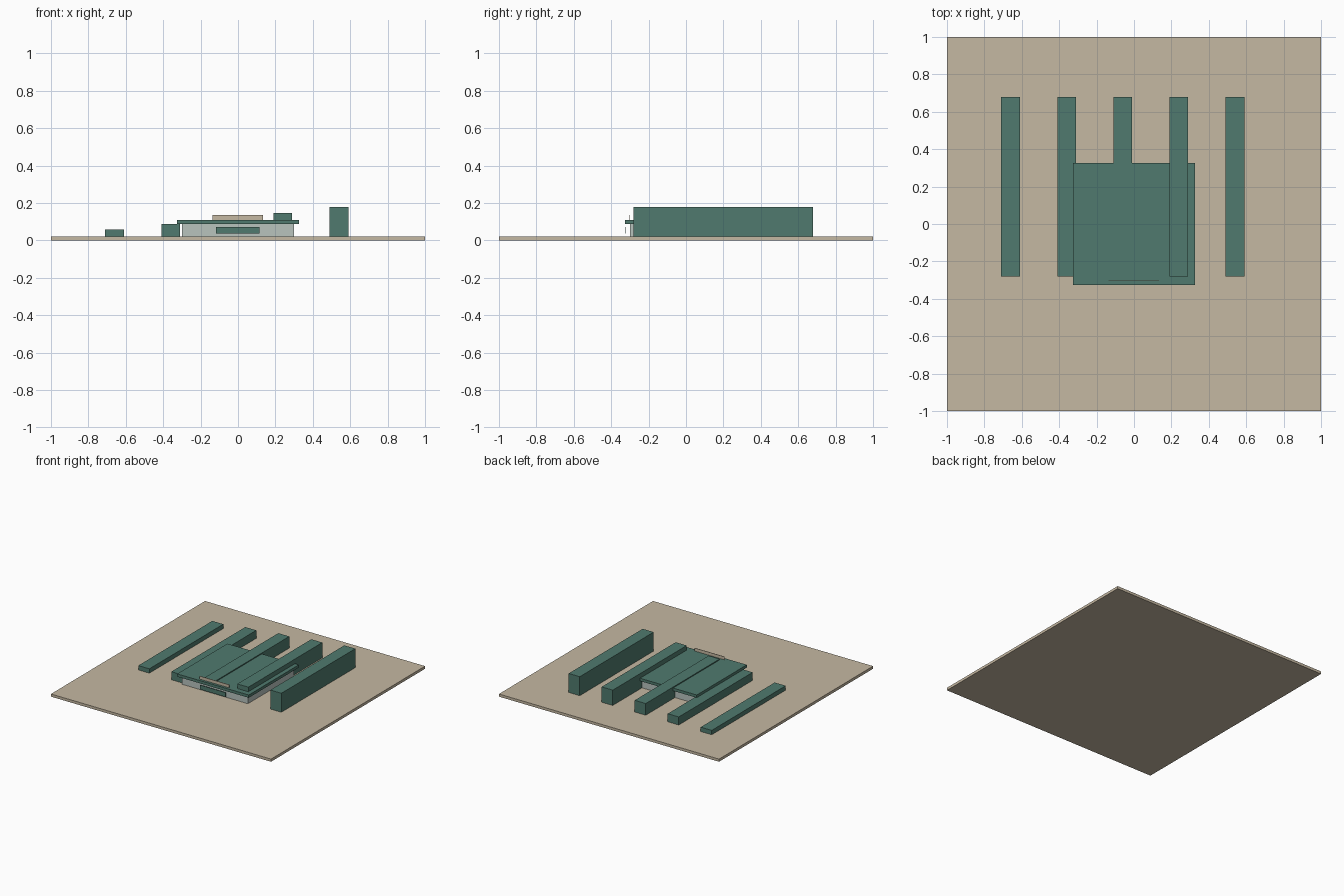
import bpy
from mathutils import Vector

cube = bpy.data.objects.get("Cube")
if cube:
    bpy.data.objects.remove(cube, do_unlink=True)


def material(name, rgb):
    mat = bpy.data.materials.new(name)
    mat.use_nodes = True
    colour = (*rgb, 1.0)
    mat.diffuse_color = colour
    mat.node_tree.nodes["Principled BSDF"].inputs["Base Color"].default_value = colour
    return mat


sand = material("sand", (0.56, 0.48, 0.36))
green = material("dull green", (0.08, 0.195, 0.156))
pale = material("pale grey green", (0.48, 0.55, 0.515))


def box(name, low, high, mat):
    """Flat-faced box between two opposite corners."""
    low, high = Vector(low), Vector(high)
    bpy.ops.mesh.primitive_cube_add(size=1, location=(low + high) / 2)
    obj = bpy.context.object
    obj.name = name
    obj.scale = high - low
    bpy.ops.object.transform_apply(location=False, rotation=False, scale=True)
    obj.data.materials.append(mat)
    return obj


GROUND = 0.022
EAVES = 0.087
ROOF = 0.11

# Ground slab
box("ground_slab", (-1, -1, 0), (1, 1, GROUND), sand)

# Pavilion: walls and overhanging flat roof
box("pavilion_walls", (-0.3, -0.3, GROUND), (0.3, 0.3, EAVES), pale)
box("pavilion_roof", (-0.325, -0.325, EAVES), (0.325, 0.325, ROOF), green)

# Thin front panel and the sign board standing through the roof edge
box("front_panel", (-0.118, -0.324, 0.037), (0.114, -0.32, 0.073), green)
box("sign_board", (-0.137, -0.305, EAVES), (0.133, -0.301, 0.135), sand)

# Row of long bars, each taller than the one before
for i in range(5):
    x = -0.71 + 0.3 * i
    box(f"long_bar_{i + 1}", (x, -0.28, GROUND), (x + 0.1, 0.68, 0.058 + 0.03 * i), green)
